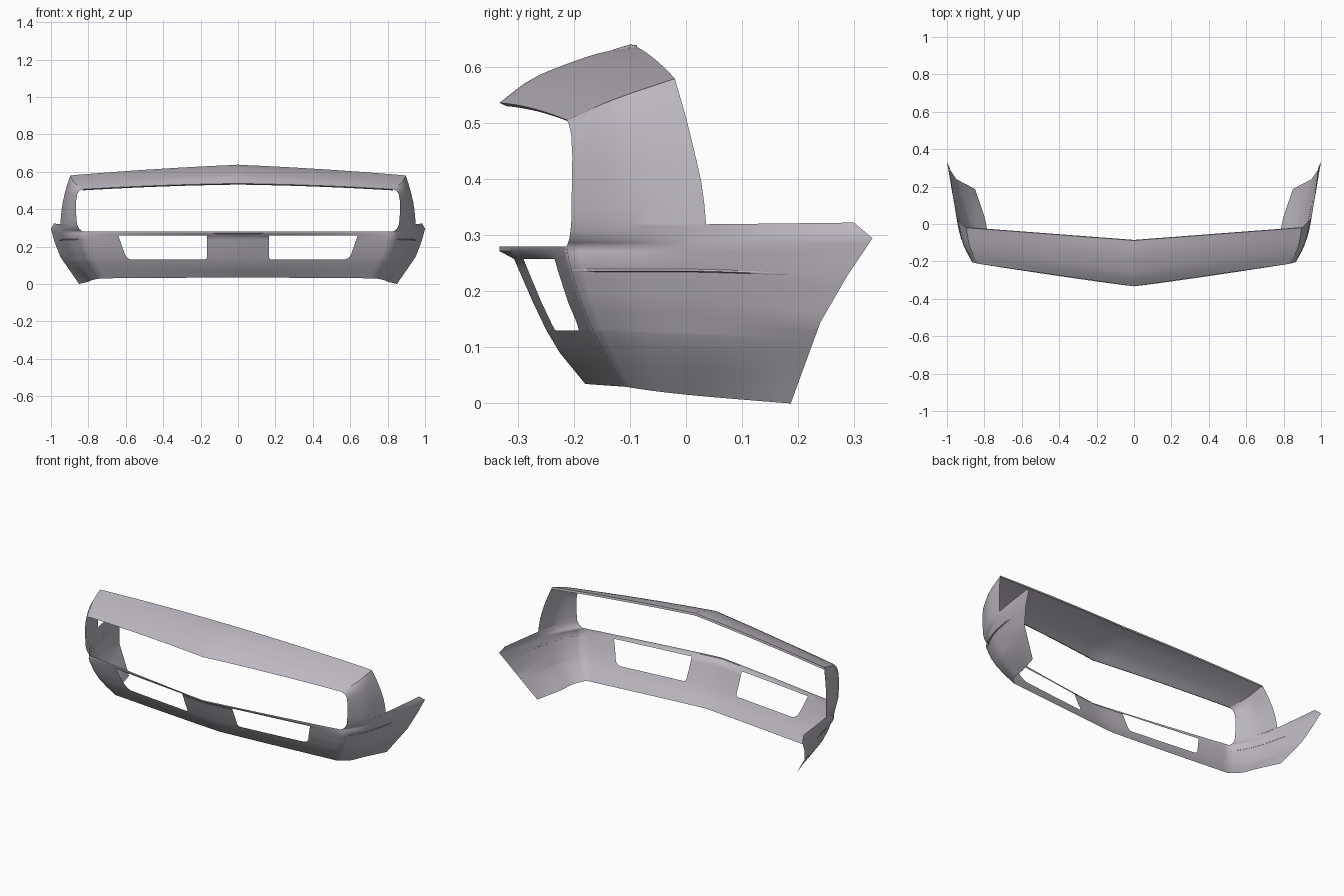
import bpy, bmesh, math
from mathutils import Vector

cube = bpy.data.objects.get("Cube")
if cube:
    bpy.data.objects.remove(cube)

paint = bpy.data.materials.new("pale_grey_paint")
paint.use_nodes = True
colour = (0.51, 0.48, 0.53, 1)
paint.diffuse_color = colour
bsdf = paint.node_tree.nodes["Principled BSDF"]
bsdf.inputs["Base Color"].default_value = colour
bsdf.inputs["Roughness"].default_value = 0.6


def at(keys, h):
    """Point at height h on a guide line of (h, x, y, z) keys."""
    for a, b in zip(keys, keys[1:]):
        if h <= b[0] + 1e-6:
            t = (h - a[0]) / (b[0] - a[0])
            return Vector(a[1:]).lerp(Vector(b[1:]), t)
    return Vector(keys[-1][1:])


def spline(points, n):
    """Smooth curve through the points, n steps per span."""
    p = [Vector(q) for q in points]
    p = [2 * p[0] - p[1]] + p + [2 * p[-1] - p[-2]]
    out = []
    for a, b, c, d in zip(p, p[1:], p[2:], p[3:]):
        for i in range(n):
            t = i / n
            out.append(0.5 * (2 * b + (c - a) * t + (2 * a - 5 * b + 4 * c - d) * t**2
                              + (3 * b - a - 3 * c + d) * t**3))
    return out + [p[-2]]


def add_grid(bm, rows, skip=lambda i, j: False):
    grid = [[bm.verts.new(p) for p in row] for row in rows]
    for i in range(len(rows) - 1):
        for j in range(len(rows[0]) - 1):
            if not skip(i, j):
                bm.faces.new((grid[i][j], grid[i][j + 1], grid[i + 1][j + 1], grid[i + 1][j]))


def finish(name, bm):
    bmesh.ops.remove_doubles(bm, verts=bm.verts, dist=0.0004)
    bmesh.ops.recalc_face_normals(bm, faces=bm.faces)
    # the shell is open, so turn the whole skin outward explicitly
    if sum(f.normal.dot(f.calc_center_median() - Vector((0, 0.3, 0.25))) * f.calc_area()
           for f in bm.faces) < 0:
        bmesh.ops.reverse_faces(bm, faces=bm.faces)
    mesh = bpy.data.meshes.new(name)
    bm.to_mesh(mesh)
    bm.free()
    mesh.materials.append(paint)
    ob = bpy.data.objects.new(name, mesh)
    bpy.context.scene.collection.objects.link(ob)
    bpy.ops.object.select_all(action="DESELECT")
    ob.select_set(True)
    bpy.context.view_layer.objects.active = ob
    bpy.ops.object.shade_smooth_by_angle(angle=math.radians(55))
    mirror = ob.modifiers.new("mirror", "MIRROR")
    mirror.use_clip = True
    return ob


# Guide lines running up the lower bumper
CENTRE = [(.03, 0, -.18, .035), (.09, 0, -.225, .09), (.13, 0, -.249, .13),
          (.18, 0, -.273, .18), (.258, 0, -.307, .258), (.272, 0, -.333, .272),
          (.28, 0, -.333, .28)]
CORNER = [(.03, .735, -.11, .03), (.09, .775, -.145, .09), (.13, .8, -.166, .13),
          (.18, .82, -.187, .18), (.238, .835, -.205, .238), (.258, .838, -.21, .258),
          (.28, .83, -.213, .28), (.295, .85, -.208, .295), (.32, .861, -.205, .32)]
MIDDLE = [(.03, .8, .04, .012), (.09, .86, .04, .08), (.13, .89, .04, .122),
          (.18, .915, .04, .176), (.238, .937, .04, .237), (.28, .947, .038, .28),
          (.32, .95, .036, .32)]
REAR = [(.03, .85, .187, 0), (.16, .95, .24, .145), (.238, .982, .288, .228),
        (.295, 1, .333, .295), (.32, .985, .3, .323)]
# Guide lines running up the headlamp column
EDGE = [(0, .861, -.205, .32), (.3, .866, -.204, .38), (.6, .866, -.203, .44),
        (.8, .86, -.205, .48), (.92, .848, -.209, .498), (1, .83, -.213, .506)]
BACK = [(0, .95, .036, .32), (.25, .945, .03, .385), (.5, .935, .015, .45),
        (.75, .918, -.001, .515), (1, .897, -.02, .58)]

HOLE_LOW, HOLE_TOP = .13, .258
HEIGHTS = [.03, .05, .07, .09, .11, .13, .1325, .138, .146, .16, .18, .2, .22, .238,
           .258, .272, .28]


def corner_round(t, r):
    """Inset that rounds the bottom corner of an opening."""
    return r - math.sqrt(r * r - (r - t) ** 2) if t < r else 0


def shoulder(a, b):
    return (a + b) / 2 + Vector((.012, -.012, 0))


def front_row(h):
    c, k = at(CENTRE, h), at(CORNER, h)
    t = min(max(h, HOLE_LOW), HOLE_TOP) - HOLE_LOW
    inner = .165 + corner_round(t, .015)
    outer = .595 + .35 * t - corner_round(t, .03)
    xs = [inner * i / 3 for i in range(3)]
    xs += [inner + (outer - inner) * i / 8 for i in range(8)]
    xs += [outer + (k.x - outer) * i / 5 for i in range(6)]
    return [Vector((x, c.y + (k.y - c.y) * (x / k.x) ** 1.08,
                    c.z + (k.z - c.z) * x / k.x)) for x in xs]


def side_row(h):
    k, m = at(CORNER, h), at(MIDDLE, h)
    return spline([k, shoulder(k, m), m, at(REAR, h)], 5)


def column_row(w):
    k, m = at(EDGE, w), at(BACK, w)
    return spline([k, shoulder(k, m), m], 5)


# Lower bumper with the two lamp openings, wrapping round to the wheel
bm = bmesh.new()
add_grid(bm, [front_row(h) for h in HEIGHTS],
         lambda i, j: HOLE_LOW <= HEIGHTS[i] < HOLE_TOP and 3 <= j < 11)
add_grid(bm, [side_row(h) for h in HEIGHTS + [.287, .295, .307, .32]])

# Columns either side of the grille opening
steps = [0, .15, .3, .45, .6, .7, .8, .86, .92, .96, 1]
add_grid(bm, [column_row(w) for w in steps])
finish("bumper_shell", bm)

# Nose panel, peaked at the centre, with folded front and rear edges
profile = spline([(0, -.333, .537), (0, -.275, .58), (0, -.2, .611),
                  (0, -.145, .628), (0, -.088, .637)], 5)
tip = column_row(1)
rows = []
for i, end in enumerate(tip):
    start = profile[i * 2]
    row = []
    for j in range(15):
        p = start.lerp(end, j / 14)
        p.z += .02 * (j / 14) * (1 - j / 14)
        row.append(p)
    rows.append(row)
front_fold = [p + Vector((0, .012, -.006)) for p in rows[0]]
rear_fold = [p + Vector((0, .003, -.012)) for p in rows[-1]]
bm = bmesh.new()
add_grid(bm, [front_fold] + rows + [rear_fold])
finish("nose_panel", bm)

# Small raised tab at the rear of the centre peak
bm = bmesh.new()
add_grid(bm, [[(0, y, .641 - drop), (.007, y, .636 - drop)]
              for y, drop in ((-.13, .009), (-.1, 0), (-.088, .001), (-.086, .016))])
finish("centre_tab", bm)

# Fine body line along each flank, fading at both ends
line = side_row(.238)[:-2]
upper, lower = [], []
for i, p in enumerate(line):
    fade = math.sin(math.pi * i / (len(line) - 1))
    upper.append(p + Vector((0, 0, .003)))
    lower.append(p + Vector((.005 * fade, -.002 * fade, -.001)))
inner = [p + Vector((-.001, 0, -.003)) for p in line]
bm = bmesh.new()
add_grid(bm, [upper, lower, inner])
finish("body_line", bm)
